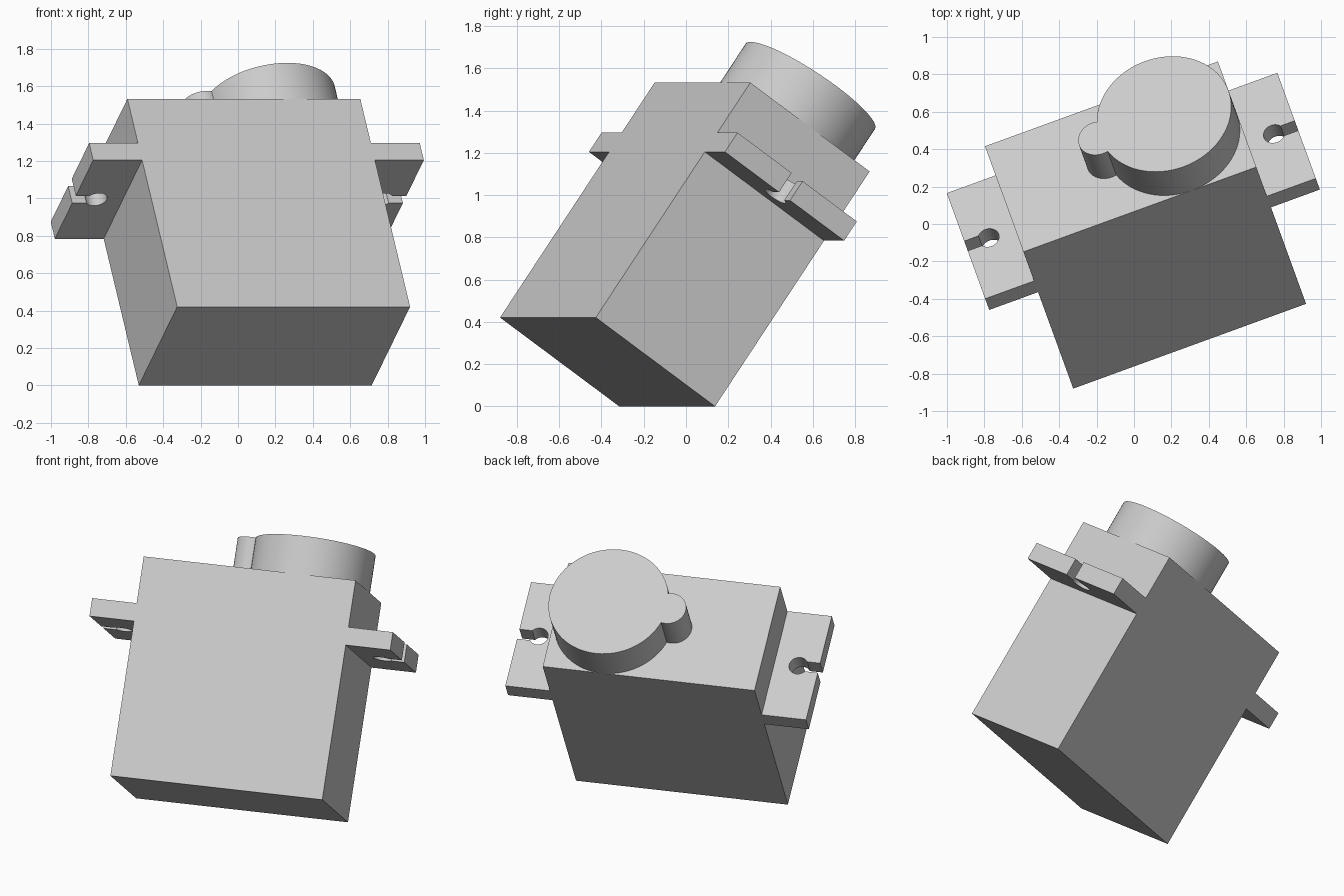
import bpy, bmesh
from math import pi, cos, sin, asin, acos, radians
from mathutils import Matrix, Vector

cube = bpy.data.objects.get("Cube")
if cube:
    bpy.data.objects.remove(cube, do_unlink=True)

# One grey plastic for the whole motor
grey = bpy.data.materials.new("grey_plastic")
grey.use_nodes = True
grey.diffuse_color = (0.6, 0.6, 0.6, 1)
grey.node_tree.nodes["Principled BSDF"].inputs["Base Color"].default_value = (0.6, 0.6, 0.6, 1)

# Case dimensions, measured from its lower front left corner
WIDTH, DEPTH, HEIGHT = 1.325, 0.733, 1.357
MID = DEPTH / 2
# The whole motor is turned and tipped backwards
PLACE = (Matrix.Translation((-0.325, -0.88, DEPTH * sin(radians(35))))
         @ Matrix.Rotation(radians(20), 4, 'Z') @ Matrix.Rotation(radians(-35), 4, 'X'))


def arc(cx, cy, r, start, end, n):
    return [(cx + r * cos(start + (end - start) * i / n),
             cy + r * sin(start + (end - start) * i / n)) for i in range(n + 1)]


def prism(name, outline, low, high):
    """Extrude a flat outline along the motor's own axis."""
    bm = bmesh.new()
    base = bm.faces.new([bm.verts.new((x, y, low)) for x, y in outline])
    grown = bmesh.ops.extrude_face_region(bm, geom=[base], use_keep_orig=True)
    top = [v for v in grown["geom"] if isinstance(v, bmesh.types.BMVert)]
    bmesh.ops.translate(bm, verts=top, vec=Vector((0, 0, high - low)))
    bmesh.ops.recalc_face_normals(bm, faces=bm.faces)
    mesh = bpy.data.meshes.new(name)
    bm.to_mesh(mesh)
    bm.free()
    mesh.materials.append(grey)
    obj = bpy.data.objects.new(name, mesh)
    bpy.context.collection.objects.link(obj)
    obj.matrix_world = PLACE
    bpy.ops.object.select_all(action='DESELECT')
    obj.select_set(True)
    bpy.context.view_layer.objects.active = obj
    bpy.ops.object.shade_smooth_by_angle(angle=radians(30))
    return obj


# Case
prism("motor_case", [(0, 0), (WIDTH, 0), (WIDTH, DEPTH), (0, DEPTH)], 0, HEIGHT)

# Mounting tabs with a keyhole slot open to the outer edge
REACH, HOLE, HOLE_R, SLOT = 0.278, 0.15, 0.058, 0.034
mouth = asin(SLOT / HOLE_R)
tab = ([(0, 0), (REACH, 0), (REACH, MID - SLOT)]
       + arc(HOLE, MID, HOLE_R, -mouth, mouth - 2 * pi, 32)
       + [(REACH, MID + SLOT), (REACH, DEPTH), (0, DEPTH)])
prism("left_mounting_tab", [(WIDTH + x, y) for x, y in tab], 0.957, 1.068)
prism("right_mounting_tab", [(-x, y) for x, y in tab], 0.957, 1.068)

# Gear housing: a large round boss merged with a small one
BIG, SMALL, GAP = MID, 0.106, 0.378
big_x = WIDTH - BIG
a = acos((GAP**2 + BIG**2 - SMALL**2) / (2 * GAP * BIG))
b = acos((GAP**2 + SMALL**2 - BIG**2) / (2 * GAP * SMALL))
housing = (arc(big_x, MID, BIG, a - pi, pi - a, 72)
           + arc(big_x - GAP, MID, SMALL, b, 2 * pi - b, 32)[1:-1])
prism("gear_housing", housing, HEIGHT, HEIGHT + 0.235)
